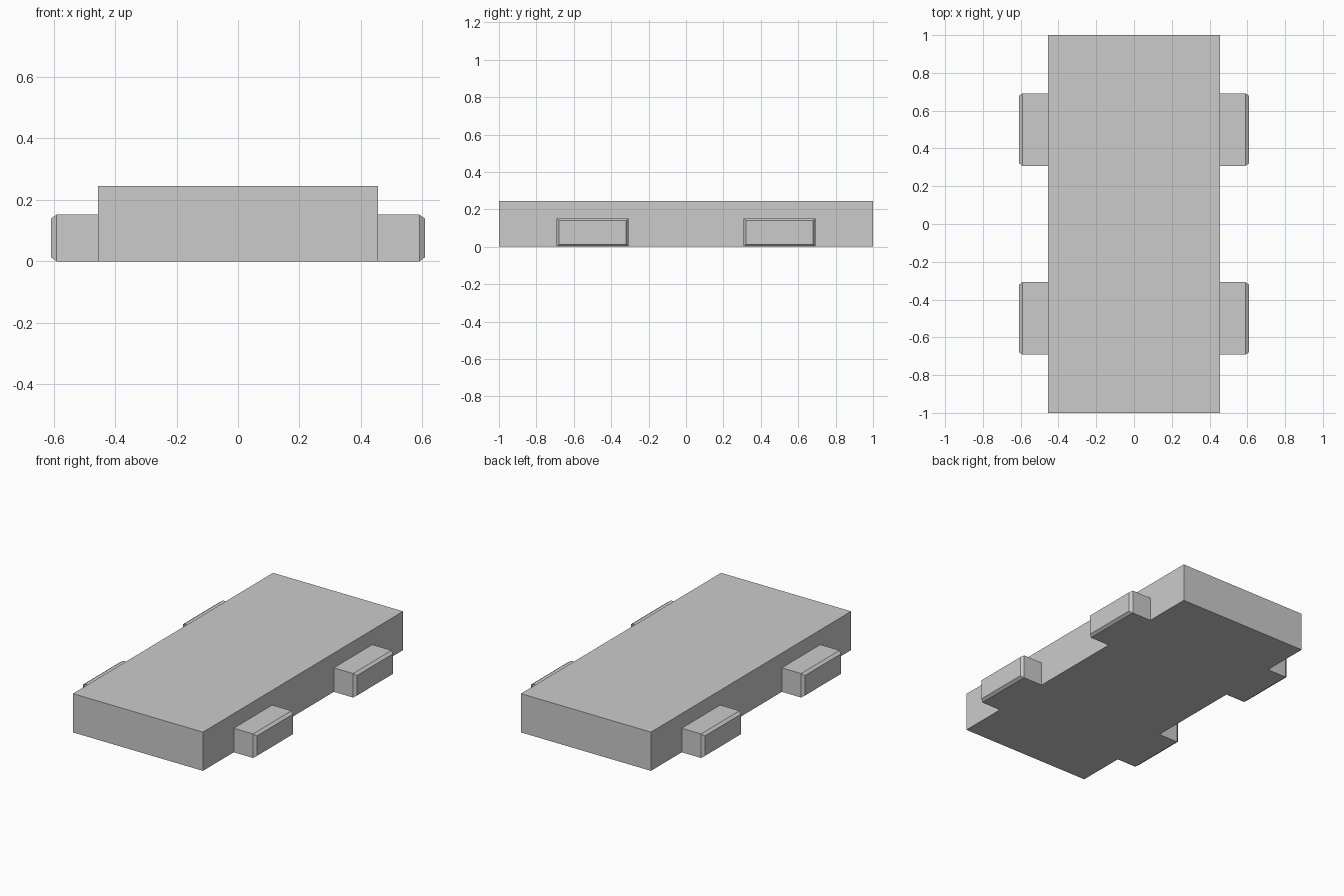
import bpy
import bmesh
from mathutils import Vector

default_cube = bpy.data.objects.get("Cube")
if default_cube:
    bpy.data.objects.remove(default_cube, do_unlink=True)

# Single flat colour
grey = bpy.data.materials.new("light_grey")
grey.use_nodes = True
colour = (0.6, 0.6, 0.6, 1.0)
grey.diffuse_color = colour
grey.node_tree.nodes["Principled BSDF"].inputs["Base Color"].default_value = colour


def box(name, low, high, chamfer=0.0):
    """Box between two corners; its +x end may be chamfered inward."""
    low, high = Vector(low), Vector(high)
    size, centre = high - low, (low + high) / 2
    bm = bmesh.new()
    bmesh.ops.create_cube(bm, size=1)
    for v in bm.verts:
        v.co = Vector(a * b for a, b in zip(v.co, size)) + centre
    if chamfer:
        bm.normal_update()
        end = [f for f in bm.faces if f.normal.x > 0.9]
        bmesh.ops.inset_region(bm, faces=end, thickness=chamfer)
        for v in end[0].verts:
            v.co.x += chamfer
    bmesh.ops.recalc_face_normals(bm, faces=bm.faces)
    mesh = bpy.data.meshes.new(name)
    bm.to_mesh(mesh)
    bm.free()
    mesh.materials.append(grey)
    obj = bpy.data.objects.new(name, mesh)
    bpy.context.collection.objects.link(obj)
    return obj


# Main slab
box("body_slab", (-0.455, -1, 0), (0.455, 1, 0.245))

# Four chamfered side blocks, mirrored left/right and front/back
blocks = box("side_blocks", (0.455, 0.308, 0), (0.59, 0.692, 0.152), chamfer=0.018)
mirror = blocks.modifiers.new("mirror", "MIRROR")
mirror.use_axis = (True, True, False)
